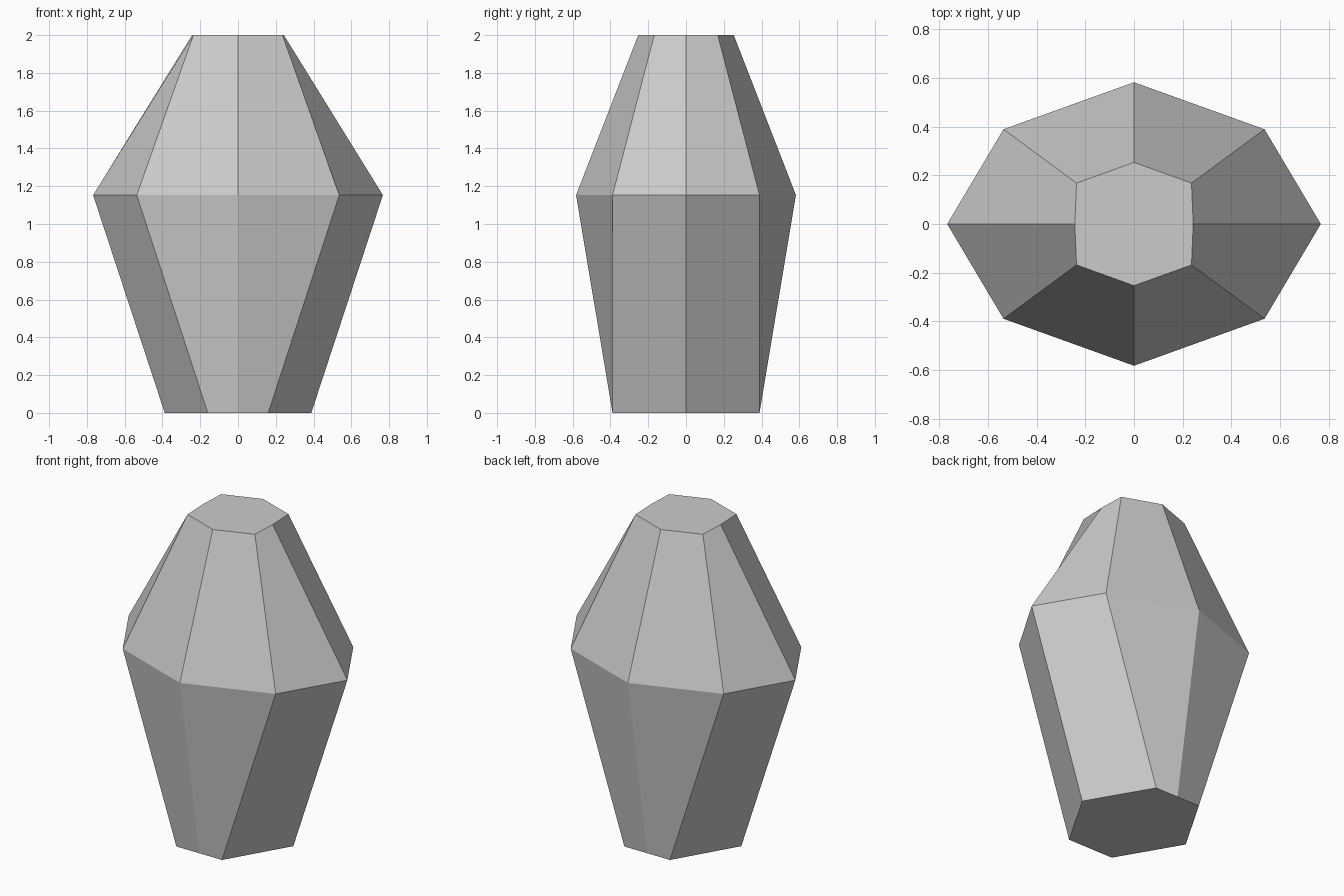
import bpy, bmesh

if "Cube" in bpy.data.objects:
    bpy.data.objects.remove(bpy.data.objects["Cube"])

stone = bpy.data.materials.new("plain grey")
stone.diffuse_color = (0.6, 0.6, 0.6, 1)
stone.use_nodes = True
stone.node_tree.nodes["Principled BSDF"].inputs["Base Color"].default_value = stone.diffuse_color


def ring(bm, z, side_x, corner_x, corner_y, front_y):
    """Eight-sided ring mirrored over x and y."""
    pts = [(side_x, 0), (corner_x, corner_y), (0, front_y), (-corner_x, corner_y),
           (-side_x, 0), (-corner_x, -corner_y), (0, -front_y), (corner_x, -corner_y)]
    return [bm.verts.new((x, y, z)) for x, y in pts]


# Faceted gem: narrow foot, wide girdle, small flat crown
bm = bmesh.new()
rings = [ring(bm, 0.0, 0.388, 0.16, 0.389, 0.389),
         ring(bm, 1.153, 0.767, 0.536, 0.389, 0.582),
         ring(bm, 2.0, 0.243, 0.236, 0.168, 0.253)]
for low, high in zip(rings, rings[1:]):
    for i in range(8):
        j = (i + 1) % 8
        bm.faces.new((low[i], low[j], high[j], high[i]))

# Flat end caps
bm.faces.new(rings[0][::-1])
bm.faces.new(rings[-1])

mesh = bpy.data.meshes.new("faceted_gem")
bm.to_mesh(mesh)
bm.free()
mesh.materials.append(stone)
bpy.context.collection.objects.link(bpy.data.objects.new("faceted_gem", mesh))
